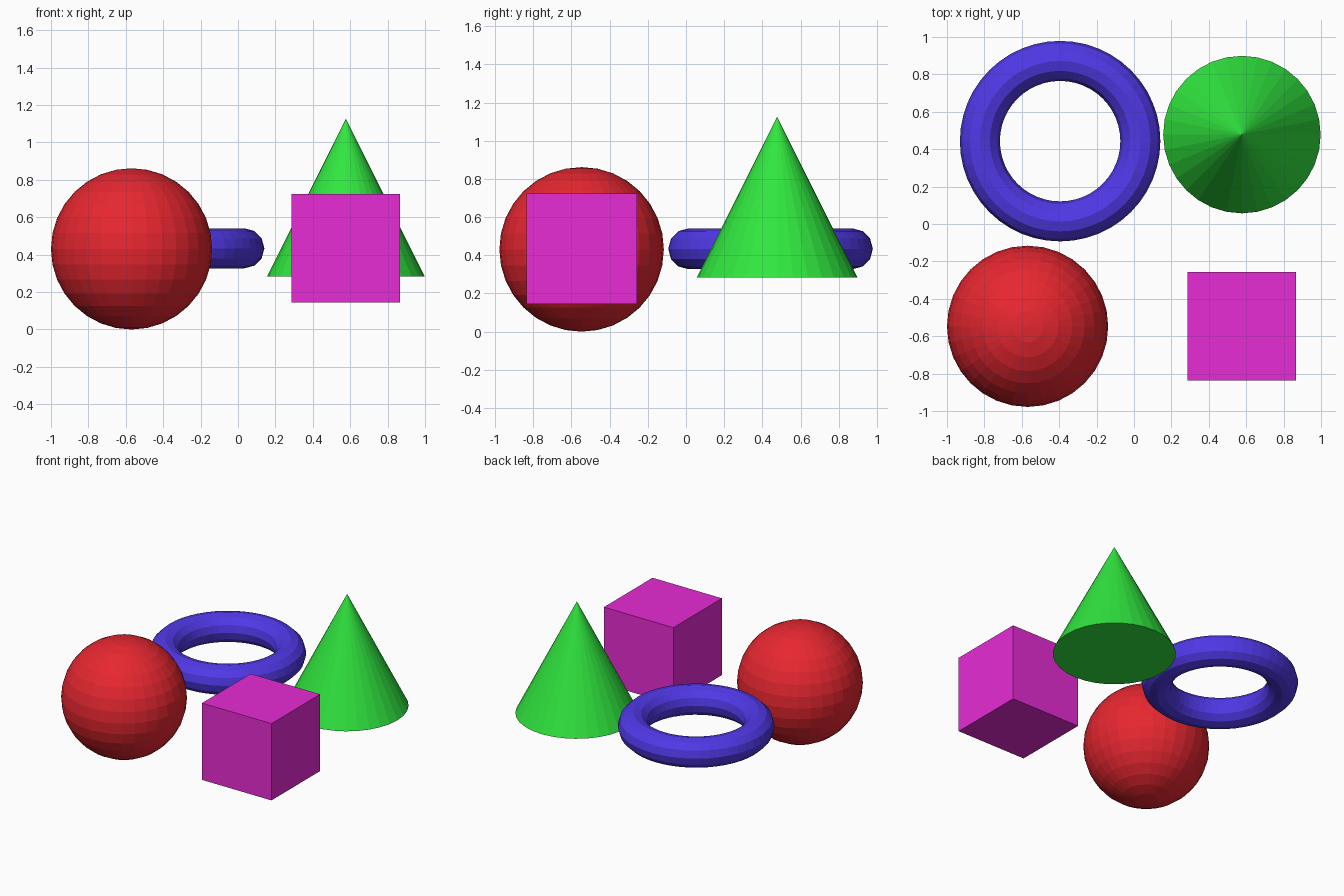
import bpy

if "Cube" in bpy.data.objects:
    bpy.data.objects.remove(bpy.data.objects["Cube"])


def finish(name, color):
    """Name the newest object and give it a flat colour."""
    obj = bpy.context.object
    obj.name = name
    mat = bpy.data.materials.new(name + "_color")
    mat.diffuse_color = (*color, 1.0)
    mat.use_nodes = True
    mat.node_tree.nodes["Principled BSDF"].inputs["Base Color"].default_value = mat.diffuse_color
    obj.data.materials.append(mat)


# Red ball, front left
bpy.ops.mesh.primitive_uv_sphere_add(
    segments=32, ring_count=16, radius=0.431, location=(-0.569, -0.547, 0.431))
finish("ball", (0.8, 0.02, 0.03))

# Magenta cube, front right
bpy.ops.mesh.primitive_cube_add(size=0.58, location=(0.575, -0.546, 0.435))
finish("cube", (0.8, 0.025, 0.66))

# Blue ring, back left
bpy.ops.mesh.primitive_torus_add(
    major_segments=48, minor_segments=12, major_radius=0.429,
    minor_radius=0.107, location=(-0.395, 0.443, 0.434))
finish("ring", (0.08, 0.04, 0.8))

# Green cone, back right
bpy.ops.mesh.primitive_cone_add(
    vertices=32, radius1=0.421, radius2=0, depth=0.842,
    location=(0.577, 0.478, 0.705))
finish("cone", (0.03, 0.8, 0.05))
